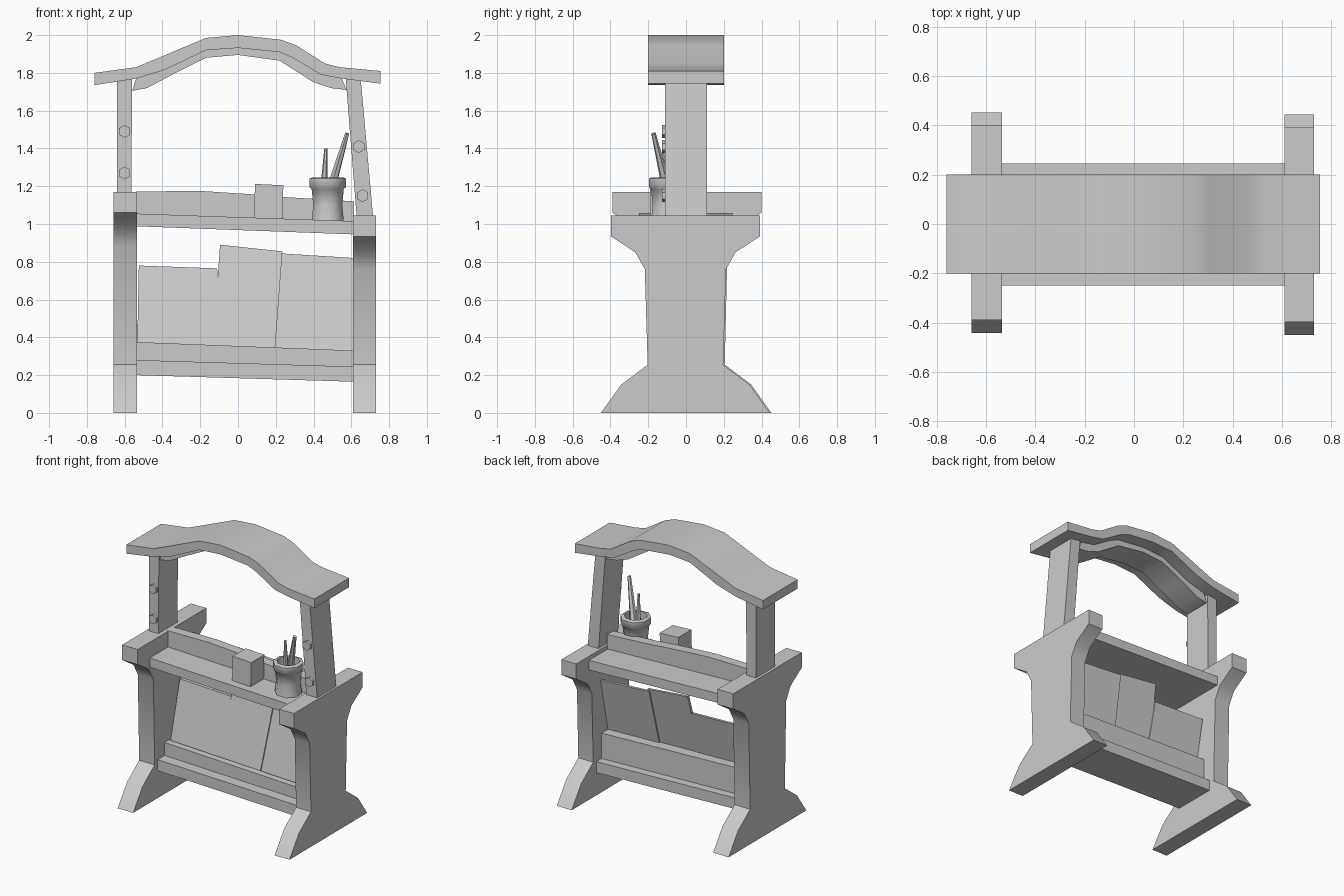
import bpy, bmesh, math
from mathutils import Vector

cube = bpy.data.objects.get("Cube")
if cube:
    bpy.data.objects.remove(cube, do_unlink=True)

grey = bpy.data.materials.new("plain grey")
grey.use_nodes = True
GREY = (0.6, 0.6, 0.6, 1)
grey.diffuse_color = GREY
grey.node_tree.nodes["Principled BSDF"].inputs["Base Color"].default_value = GREY


def finish(name, bm, smooth=None):
    bmesh.ops.recalc_face_normals(bm, faces=bm.faces[:])
    mesh = bpy.data.meshes.new(name)
    bm.to_mesh(mesh)
    bm.free()
    mesh.materials.append(grey)
    obj = bpy.data.objects.new(name, mesh)
    bpy.context.collection.objects.link(obj)
    if smooth:
        bpy.ops.object.select_all(action='DESELECT')
        obj.select_set(True)
        bpy.context.view_layer.objects.active = obj
        bpy.ops.object.shade_smooth_by_angle(angle=math.radians(smooth))
    return obj


def prism(name, outline, place, low, high, smooth=None):
    """Extrude a 2D outline; place(u, v, t) turns outline and depth into 3D."""
    bm = bmesh.new()
    a, b = ([bm.verts.new(place(u, v, t)) for u, v in outline] for t in (low, high))
    bm.faces.new(a)
    bm.faces.new(b[::-1])
    n = len(a)
    for i in range(n):
        j = (i + 1) % n
        bm.faces.new((a[i], b[i], b[j], a[j]))
    return finish(name, bm, smooth)


def across(u, v, t):      # outline in x, z
    return (u, t, v)


def sideways(u, v, t):    # outline in y, z
    return (t, u, v)


def leaning(u, v, t):     # outline in x, z, tilted backwards
    return (u, t + (v - 0.33) * 0.22, v)


def rod(name, start, end, r1, r2, sides):
    start, end = Vector(start), Vector(end)
    axis = end - start
    bm = bmesh.new()
    bmesh.ops.create_cone(bm, cap_ends=True, segments=sides, radius1=r1, radius2=r2, depth=axis.length)
    obj = finish(name, bm)
    obj.location = (start + end) / 2
    obj.rotation_euler = axis.to_track_quat('Z', 'Y').to_euler()
    return obj


# End supports: spread feet, narrow waist, wide arm on top
for name, x0, x1, top, shift in (("right_support", -0.66, -0.535, 1.17, 0.005),
                                 ("left_support", 0.61, 0.73, 1.045, -0.003)):
    half = [(0.447, 0), (0.34, 0.15), (0.2, 0.255), (0.215, top - 0.285),
            (0.265, top - 0.195), (0.395, top - 0.11), (0.395, top)]
    outline = half + [(-y, z) for y, z in reversed(half)]
    prism(name, [(y + shift, z) for y, z in outline], sideways, x0, x1, 42)

# Posts and their hexagonal bolts
prism("right_post", [(-0.64, 1.16), (-0.565, 1.16), (-0.56, 1.775), (-0.64, 1.76)], across, -0.11, 0.11)
prism("left_post", [(0.628, 1.04), (0.715, 1.04), (0.65, 1.765), (0.57, 1.775)], across, -0.11, 0.11)
for x, z in ((-0.6, 1.49), (-0.6, 1.27), (0.64, 1.41), (0.66, 1.15)):
    rod("bolt", (x, -0.1, z), (x, -0.128, z), 0.034, 0.034, 6)

# Curved roof board and the rib beneath it
roof_top = [(-0.76, 1.80), (-0.54, 1.83), (-0.42, 1.88), (-0.17, 1.985), (0, 2.0),
            (0.23, 1.975), (0.31, 1.945), (0.46, 1.85), (0.54, 1.83), (0.755, 1.81)]
roof_under = [(-0.76, 1.735), (-0.54, 1.77), (-0.39, 1.815), (-0.17, 1.92), (0, 1.932),
              (0.22, 1.91), (0.29, 1.88), (0.44, 1.79), (0.55, 1.77), (0.755, 1.743)]
rib_under = [(-0.56, 1.705), (-0.48, 1.72), (-0.33, 1.8), (-0.17, 1.88), (0, 1.895),
             (0.22, 1.865), (0.4, 1.75), (0.49, 1.72), (0.575, 1.71)]
prism("roof_board", roof_top + roof_under[::-1], across, -0.2, 0.2, 30)
prism("roof_rib", rib_under + roof_under[-2:0:-1], across, -0.1, 0.1, 30)

# Upper shelf with an upright divider
prism("upper_shelf", [(-0.54, 0.988), (0.615, 0.945), (0.615, 1.015), (-0.54, 1.055)], across, -0.25, 0.245)
prism("shelf_divider", [(-0.54, 1.04), (0.615, 1.0), (0.615, 1.12), (0.24, 1.143),
                        (0.08, 1.157), (-0.2, 1.175), (-0.54, 1.172)], across, -0.04, 0.03)

# Lower shelf, front lip and back rail
prism("lower_shelf", [(-0.54, 0.2), (0.615, 0.165), (0.615, 0.245), (-0.54, 0.28)], across, -0.16, 0.16)
prism("front_lip", [(-0.54, 0.27), (0.615, 0.235), (0.615, 0.33), (-0.54, 0.375)], across, -0.08, -0.03)
prism("back_rail", [(-0.54, 0.27), (0.615, 0.235), (0.615, 0.43), (-0.54, 0.47)], across, 0.02, 0.1)

# Leaning boards between the supports
prism("right_panel", [(-0.535, 0.28), (-0.1, 0.27), (-0.11, 0.765), (-0.525, 0.78)], leaning, -0.02, 0.0)
prism("middle_panel", [(-0.14, 0.27), (0.19, 0.26), (0.235, 0.855), (-0.095, 0.89)], leaning, -0.025, -0.005)
prism("left_panel", [(0.185, 0.25), (0.612, 0.24), (0.612, 0.82), (0.215, 0.845)], leaning, -0.015, 0.005)

# Small box on the shelf
prism("box", [(0.085, 1.03), (0.235, 1.025), (0.24, 1.205), (0.09, 1.212)], across, -0.19, -0.04)

# Cup: turned outline with a thick rim and hollow top
cup_outline = [(0, 1.018), (0.092, 1.018), (0.083, 1.1), (0.092, 1.185), (0.104, 1.195),
               (0.104, 1.24), (0.09, 1.247), (0.078, 1.247), (0.075, 1.19), (0, 1.19)]
bm = bmesh.new()
verts = [bm.verts.new((r, 0, z)) for r, z in cup_outline]
edges = [bm.edges.new(pair) for pair in zip(verts, verts[1:])]
bmesh.ops.spin(bm, geom=verts + edges, cent=(0, 0, 0), axis=(0, 0, 1), angle=math.tau, steps=8)
bmesh.ops.remove_doubles(bm, verts=bm.verts[:], dist=0.0005)
cup = finish("cup", bm, 50)
cup.location = (0.475, -0.1, 0)
cup.rotation_euler.z = math.pi / 8

# Tools standing in the cup
rod("short_tool", (0.455, -0.1, 1.18), (0.465, -0.12, 1.4), 0.02, 0.008, 6)
rod("long_tool", (0.49, -0.1, 1.18), (0.578, -0.172, 1.48), 0.026, 0.012, 6)
